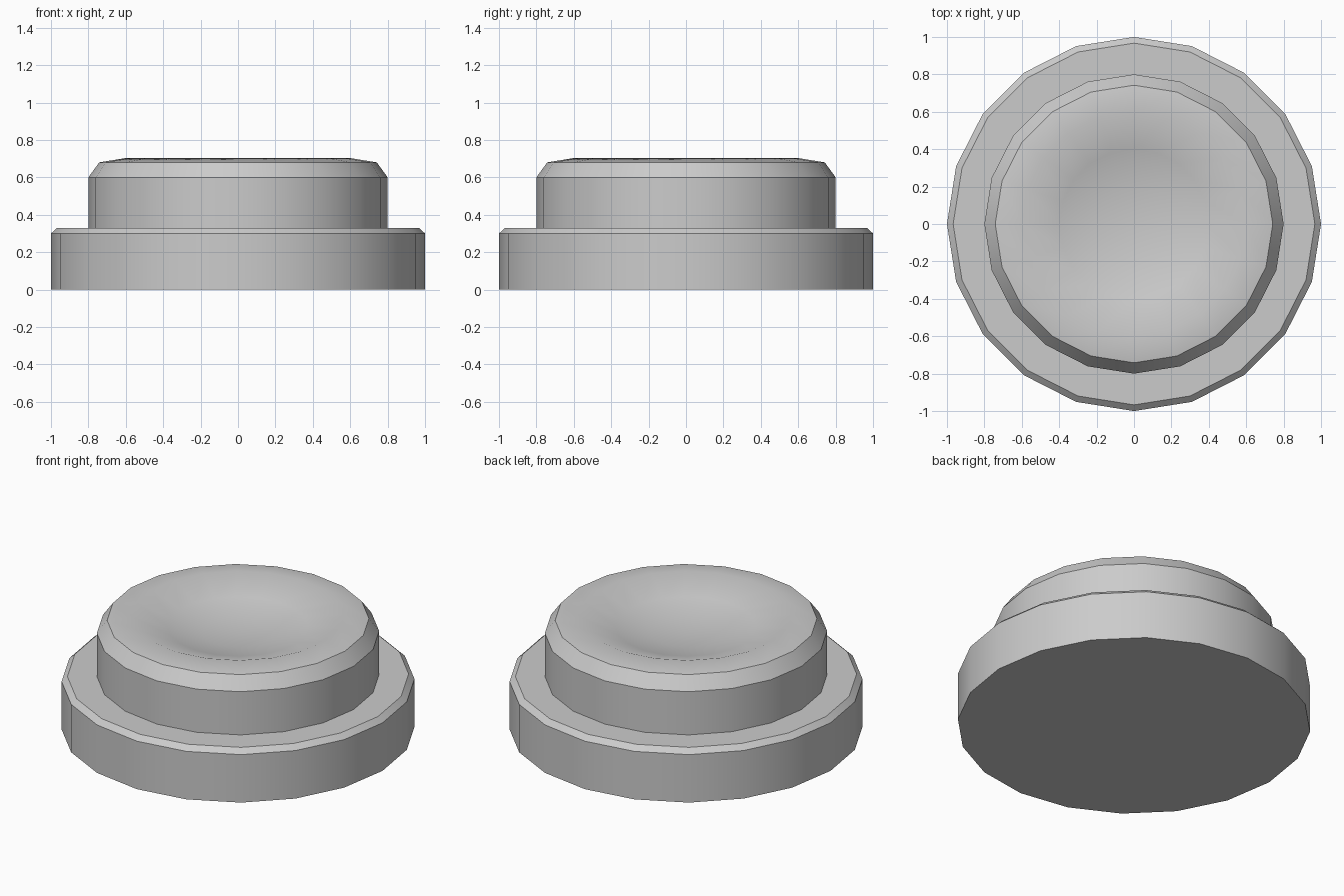
import bpy, bmesh, math

if "Cube" in bpy.data.objects:
    bpy.data.objects.remove(bpy.data.objects["Cube"])

SIDES = 20


def lathe(name, profile, cap_first=False, tip_z=None):
    """Revolve (radius, z) points, optionally capping the start and closing to a centre point."""
    bm = bmesh.new()
    rings = []
    for r, z in profile:
        rings.append([bm.verts.new((r * math.cos(2 * math.pi * i / SIDES),
                                    r * math.sin(2 * math.pi * i / SIDES), z))
                      for i in range(SIDES)])
    for a, b in zip(rings, rings[1:]):
        for i in range(SIDES):
            j = (i + 1) % SIDES
            bm.faces.new((a[i], a[j], b[j], b[i]))
    if cap_first:
        bm.faces.new(rings[0][::-1])
    if tip_z is not None:
        tip = bm.verts.new((0, 0, tip_z))
        for i in range(SIDES):
            bm.faces.new((rings[-1][i], rings[-1][(i + 1) % SIDES], tip))
    mesh = bpy.data.meshes.new(name)
    bm.to_mesh(mesh)
    bm.free()
    obj = bpy.data.objects.new(name, mesh)
    bpy.context.collection.objects.link(obj)
    bpy.ops.object.select_all(action='DESELECT')
    obj.select_set(True)
    bpy.context.view_layer.objects.active = obj
    bpy.ops.object.shade_smooth_by_angle(angle=math.radians(30))
    return obj


# Wide base ring with a small chamfer, closed underneath
lathe("base", [(1.0, 0), (1.0, 0.30), (0.967, 0.33), (0.80, 0.33)], cap_first=True)

# Raised button with a chamfered edge and a dished top
lathe("button", [(0.80, 0.33), (0.80, 0.60), (0.742, 0.68), (0.60, 0.703),
                 (0.40, 0.635), (0.20, 0.598)], tip_z=0.588)
